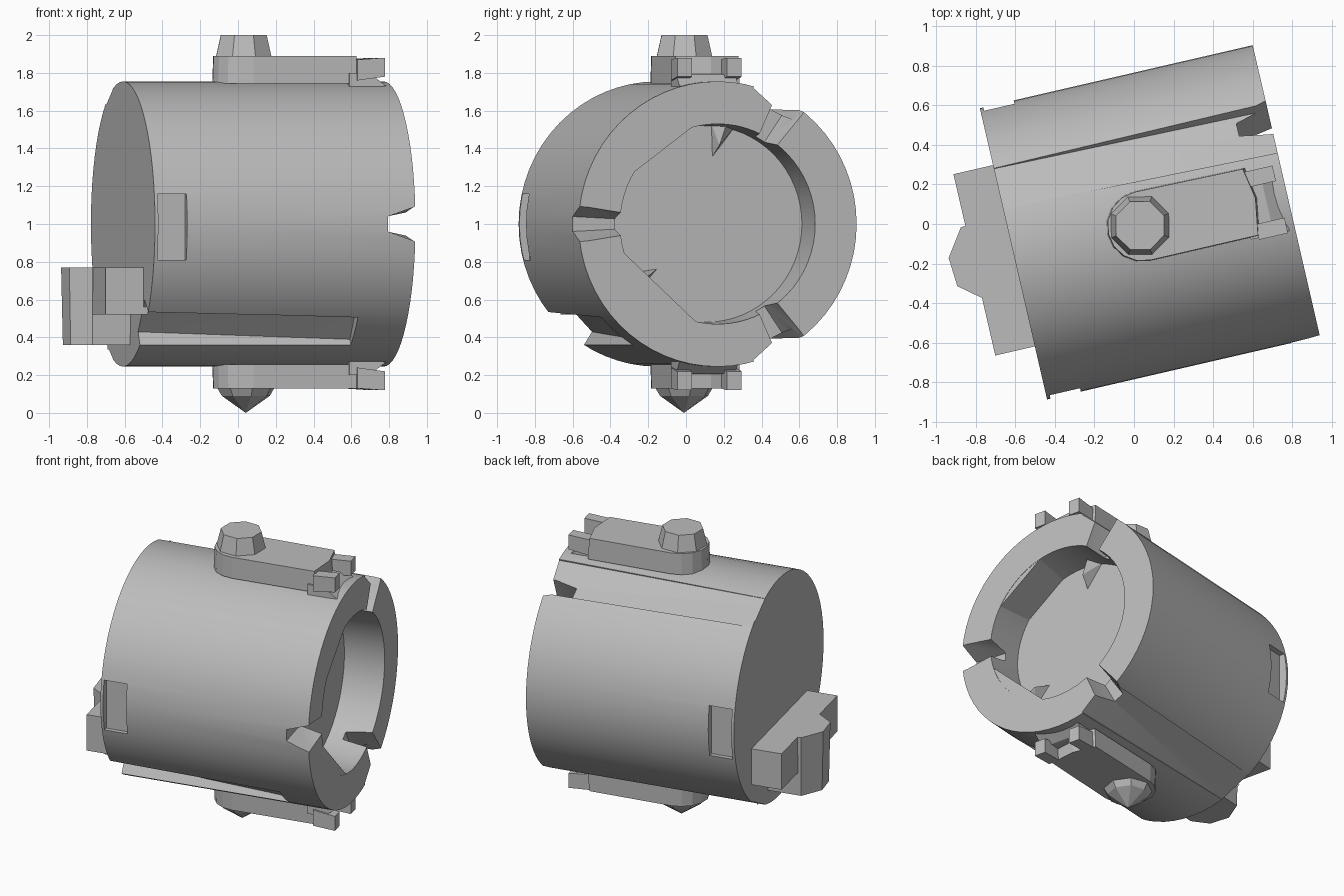
import bpy, bmesh, math
from mathutils import Matrix

cube = bpy.data.objects.get("Cube")
if cube:
    bpy.data.objects.remove(cube)

grey = bpy.data.materials.new("plain grey")
grey.use_nodes = True
COLOR = (0.5, 0.5, 0.5, 1)
grey.diffuse_color = COLOR
grey.node_tree.nodes["Principled BSDF"].inputs["Base Color"].default_value = COLOR

R = 0.755                       # barrel radius
BACK, OPEN = -0.625, 0.79       # barrel ends along its axis
TURN = Matrix.Translation((0, -0.01, 1)) @ Matrix.Rotation(math.radians(13), 4, "Z")


def finish(name, bm):
    bmesh.ops.recalc_face_normals(bm, faces=bm.faces)
    bm.transform(TURN)
    mesh = bpy.data.meshes.new(name)
    bm.to_mesh(mesh)
    bm.free()
    mesh.materials.append(grey)
    obj = bpy.data.objects.new(name, mesh)
    bpy.context.collection.objects.link(obj)
    return obj


def hull(name, points):
    bm = bmesh.new()
    for p in points:
        bm.verts.new(p)
    bmesh.ops.convex_hull(bm, input=bm.verts)
    bmesh.ops.dissolve_limit(bm, angle_limit=0.01, verts=bm.verts, edges=bm.edges)
    return finish(name, bm)


def box(name, u, v, z):
    return hull(name, [(a, b, c) for a in u for b in v for c in z])


def prism(name, outline, z0, z1, top_scale=1.0):
    cx = sum(p[0] for p in outline) / len(outline)
    cy = sum(p[1] for p in outline) / len(outline)
    upper = [(cx + (x - cx) * top_scale, cy + (y - cy) * top_scale, z1) for x, y in outline]
    return hull(name, [(x, y, z0) for x, y in outline] + upper)


def ring(u, v, radius, count, start=0.0, sweep=360.0):
    step = sweep / (count if sweep == 360 else count - 1)
    return [(u + radius * math.cos(math.radians(start + i * step)),
             v + radius * math.sin(math.radians(start + i * step))) for i in range(count)]


def sector(name, *ends):
    """Wedge across the barrel wall; each end is (u, [(angle, inner radius), ...])."""
    points = []
    for u, spokes in ends:
        for angle, deep in spokes:
            c, s = math.cos(math.radians(angle)), math.sin(math.radians(angle))
            points += [(u, r * c, r * s) for r in (deep, 0.88)]
    return hull(name, points)


# Barrel with a deep cup in its open end
bm = bmesh.new()
profile = [(BACK, 0), (BACK, R), (OPEN, R), (OPEN, 0.53), (0.52, 0.52), (0.52, 0)]
verts = [bm.verts.new((u, r, 0)) for u, r in profile]
edges = [bm.edges.new(pair) for pair in zip(verts, verts[1:])]
bmesh.ops.spin(bm, geom=verts + edges, axis=(1, 0, 0), cent=(0, 0, 0),
               angle=math.tau, steps=64, use_duplicate=False)
bmesh.ops.remove_doubles(bm, verts=bm.verts, dist=0.0005)
barrel = finish("barrel", bm)

# Rim notches, tapering grooves and side pockets
cutters = [
    sector("front_notch", (0.64, [(177, 0.5), (183, 0.5)]), (0.9, [(171, 0.42), (189, 0.42)])),
    sector("lower_front_groove", (-0.7, [(218, 0.65), (238, 0.67)]),
           (0.52, [(221, 0.69), (238, 0.72)])),
]
for side, sign in (("upper", 1), ("lower", -1)):
    cutters.append(sector(side + "_notch", (0.62, [(sign * 56, 0.5), (sign * 62, 0.5)]),
                          (0.9, [(sign * 50, 0.4), (sign * 66, 0.4)])))
    cutters.append(sector(side + "_groove", (BACK, [(sign * 54, 0.75), (sign * 72, 0.752)]),
                          (0.85, [(sign * 53, 0.69), (sign * 60, 0.68), (sign * 75, 0.745)])))
for side, sign in (("front", -1), ("rear", 1)):
    cutters.append(box(side + "_pocket", (-0.607, -0.45), (sign * 0.7, sign * 0.8), (-0.19, 0.16)))

for cutter in cutters:
    cutter.hide_render = True
    cut = barrel.modifiers.new(cutter.name, "BOOLEAN")
    cut.operation = "DIFFERENCE"
    cut.solver = "EXACT"
    cut.object = cutter
bpy.context.view_layer.update()
cut_mesh = bpy.data.meshes.new_from_object(
    barrel.evaluated_get(bpy.context.evaluated_depsgraph_get()))
barrel.modifiers.clear()
barrel.data = cut_mesh
for cutter in cutters:
    bpy.data.objects.remove(cutter)
bpy.ops.object.select_all(action="DESELECT")
barrel.select_set(True)
bpy.context.view_layer.objects.active = barrel
bpy.ops.object.shade_smooth_by_angle(angle=math.radians(25))

# Flat chords that thicken the cup wall
for side, first, last in (("lower", 196, 258), ("upper", 104, 150)):
    arc = ring(0, 0, 0.535, 9, first, last - first)
    hull(side + "_cup_chord", [(u, v, z) for v, z in arc for u in (0.515, OPEN - 0.002)])

# Small pointed hooks on the cup wall
for i, angle in enumerate((80, 217)):
    c, s = math.cos(math.radians(angle)), math.sin(math.radians(angle))
    hull("cup_hook_%d" % i, [(u, r * c - t * s, r * s + t * c)
                             for u, r, t in ((0.51, 0.35, 0.03), (0.51, 0.54, -0.07),
                                             (0.51, 0.54, 0.07), (0.6, 0.54, 0), (0.6, 0.42, 0.02))])

# Rounded lugs above and below, each fixed near the open end
outline = ring(0.04, -0.01, 0.18, 9, 90, 180) + [(0.61, -0.19), (0.64, 0), (0.61, 0.16)]
for name, sign, inner, outer in (("top", 1, 0.745, 0.89), ("bottom", -1, 0.745, 0.87)):
    prism(name + "_lug", outline, sign * inner, sign * outer, 0.98)
    hull(name + "_lug_foot", [(u, v, sign * z) for v in (-0.2, 0.12) for u, z in
                              ((0.56, 0.72), (0.56, 0.8), (0.68, 0.79), (0.76, 0.73))])
    for v in (-0.21, 0.06):
        hull(name + "_lug_claw", [(u, v + w, sign * z) for w in (0, 0.08)
                                  for u, z in ((0.6, 0.76), (0.6, 0.87),
                                               (0.75, 0.88), (0.75, 0.78))])

# Eight-sided knob on top, blunt point underneath
prism("top_knob", ring(0.03, -0.005, 0.16, 8, 10), 0.88, 1.0, 0.82)
hull("bottom_point", [(x, y, -0.86) for x, y in ring(0.04, -0.01, 0.16, 8)]
     + [(x, y, -0.91) for x, y in ring(0.04, -0.01, 0.13, 8)] + [(0.04, -0.01, -1.0)])

# Cross bar and catch on the closed end
box("cross_bar", (-0.83, -0.6), (-0.48, 0.46), (-0.48, -0.23))
catch = [(-0.6, -0.17), (-0.83, -0.17), (-0.93, -0.09), (-0.94, 0.05), (-0.85, 0.18), (-0.6, 0.18)]
prism("catch", catch, -0.64, -0.23, 1.06)
